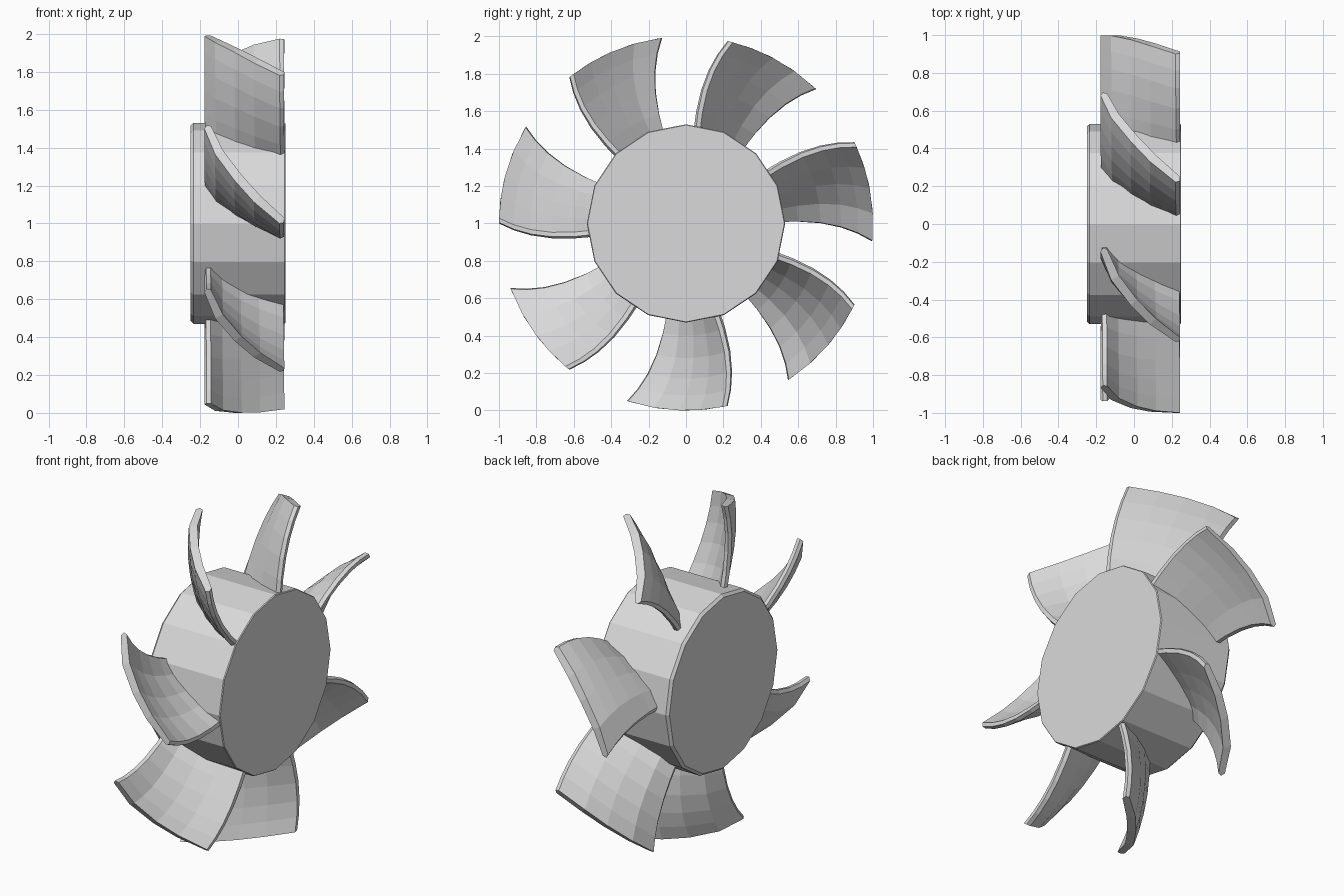
import bpy, bmesh
from math import radians, degrees, cos, sin, pi
from mathutils import Vector

cube = bpy.data.objects.get("Cube")
if cube:
    bpy.data.objects.remove(cube, do_unlink=True)

BLADES = 7
HUB_R = 0.53
HALF_T = 0.024
CENTRE = Vector((0, 0, 1))

grey = bpy.data.materials.new("light_grey")
grey.use_nodes = True
grey.diffuse_color = (0.7, 0.7, 0.7, 1)
grey.node_tree.nodes["Principled BSDF"].inputs["Base Color"].default_value = (0.7, 0.7, 0.7, 1)


def finish(bm, name):
    bmesh.ops.recalc_face_normals(bm, faces=bm.faces)
    mesh = bpy.data.meshes.new(name)
    bm.to_mesh(mesh)
    bm.free()
    mesh.materials.append(grey)
    return mesh


def add(name, mesh, angle=0):
    ob = bpy.data.objects.new(name, mesh)
    ob.location = CENTRE
    ob.rotation_euler.x = angle
    bpy.context.collection.objects.link(ob)
    return ob


def ring(bm, points):
    return [bm.verts.new(p) for p in points]


def bridge(bm, a, b):
    n = len(a)
    for i in range(n):
        j = (i + 1) % n
        bm.faces.new((a[i], a[j], b[j], b[i]))


# Hub: faceted drum with a chamfered rim on one end
bm = bmesh.new()
SIDES = 16
profile = [(-0.25, 0.515), (-0.235, HUB_R), (0.245, HUB_R), (0.25, HUB_R - 0.004)]
rings = [ring(bm, [(x, r * cos(2 * pi * i / SIDES), r * sin(2 * pi * i / SIDES))
                   for i in range(SIDES)]) for x, r in profile]
for a, b in zip(rings, rings[1:]):
    bridge(bm, a, b)
bm.faces.new(rings[0])
bm.faces.new(rings[-1])
add("hub", finish(bm, "hub"))

# Blade camber line at the tip: axial position, angle round the hub
camber = [(-0.16, 149.5), (-0.1, 158), (0, 166), (0.1, 172.5), (0.232, 179.2)]


def section(r):
    """Closed rounded section of the blade, wrapped on a cylinder of radius r."""
    lean = 7 * (1 - max(0, (r - HUB_R) / 0.47) ** 2)
    line = [Vector((x, r * radians(a + lean))) for x, a in camber]
    upper, lower = [], []
    last = len(line) - 1
    for i, p in enumerate(line):
        t = (line[min(i + 1, last)] - line[max(i - 1, 0)]).normalized()
        half = HALF_T * (0.8 if i in (0, last) else 1)
        off = Vector((t.y, -t.x)) * half
        upper.append(p + off)
        lower.append(p - off)
    nose = line[0] + (line[0] - line[1]).normalized() * 0.014
    tail = line[-1] + (line[-1] - line[-2]).normalized() * 0.014
    loop = [nose] + upper + [tail] + lower[::-1]
    return [(min(max(p.x, -0.18), 0.245), r * cos(p.y / r), r * sin(p.y / r)) for p in loop]


def cap(bm, v):
    n = len(v)
    bm.faces.new((v[0], v[1], v[-1]))
    for i in range(1, n // 2 - 1):
        bm.faces.new((v[i], v[i + 1], v[n - i - 1], v[n - i]))
    bm.faces.new((v[n // 2 - 1], v[n // 2], v[n // 2 + 1]))


# Blade: sections lofted from inside the hub out to the tip
bm = bmesh.new()
rings = [ring(bm, section(r)) for r in (0.49, 0.6, 0.72, 0.83, 0.92, 1.0)]
for a, b in zip(rings, rings[1:]):
    bridge(bm, a, b)
cap(bm, rings[0])
cap(bm, rings[-1])
blade = finish(bm, "blade")
for k in range(BLADES):
    add(f"blade_{k + 1}", blade, 2 * pi * k / BLADES)
